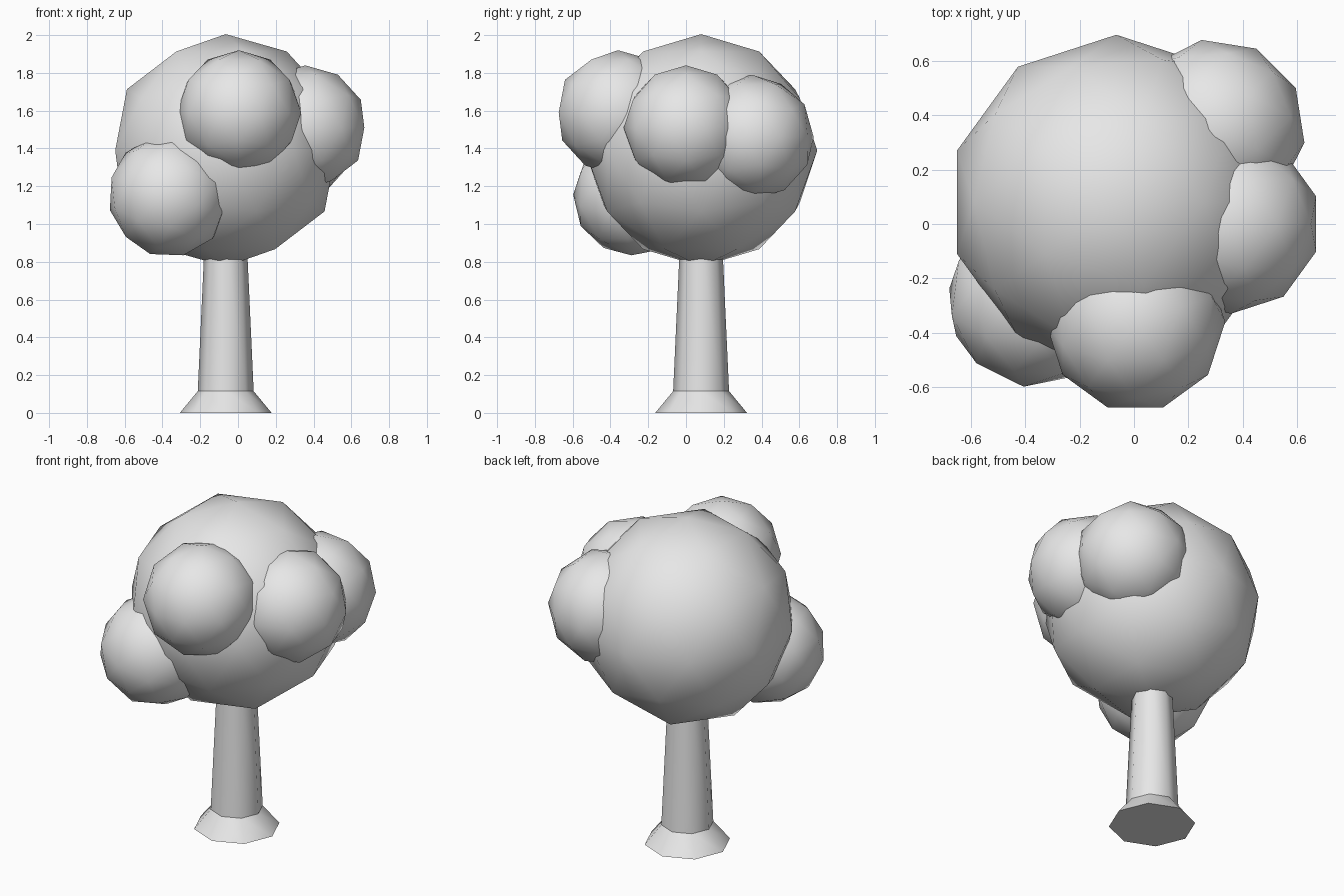
import bpy
from math import radians

if "Cube" in bpy.data.objects:
    bpy.data.objects.remove(bpy.data.objects["Cube"], do_unlink=True)

# One pale grey for the whole tree
grey = bpy.data.materials.new("pale_grey")
grey.use_nodes = True
colour = (0.8, 0.8, 0.8, 1)
grey.diffuse_color = colour
grey.node_tree.nodes["Principled BSDF"].inputs["Base Color"].default_value = colour

AXIS = (-0.065, 0.08)


def finish(name, angle):
    obj = bpy.context.object
    obj.name = name
    obj.data.materials.append(grey)
    bpy.ops.object.shade_smooth_by_angle(angle=radians(angle))


def foliage(name, centre, radius, turn):
    bpy.ops.mesh.primitive_ico_sphere_add(
        subdivisions=2, radius=radius, location=centre,
        rotation=[radians(a) for a in turn])
    finish(name, 60)


def tapered(name, bottom, top, r_bottom, r_top):
    bpy.ops.mesh.primitive_cone_add(
        vertices=8, radius1=r_bottom, radius2=r_top, depth=top - bottom,
        location=(*AXIS, (bottom + top) / 2))
    finish(name, 50)


# Trunk and its flared foot
tapered("trunk_foot", 0, 0.115, 0.243, 0.148)
tapered("trunk", 0.115, 0.9, 0.148, 0.112)

# Main crown with four smaller clumps sunk into it
foliage("crown", (*AXIS, 1.39), 0.615, (0, 0, 0))
foliage("front_clump", (0.005, -0.36, 1.59), 0.33, (0, 0, 90))
foliage("left_clump", (0.355, 0.0, 1.51), 0.33, (0, 0, 0))
foliage("back_left_clump", (0.3, 0.35, 1.46), 0.33, (0, 0, 45))
foliage("lower_right_clump", (-0.365, -0.275, 1.15), 0.325, (10, 15, 30))
